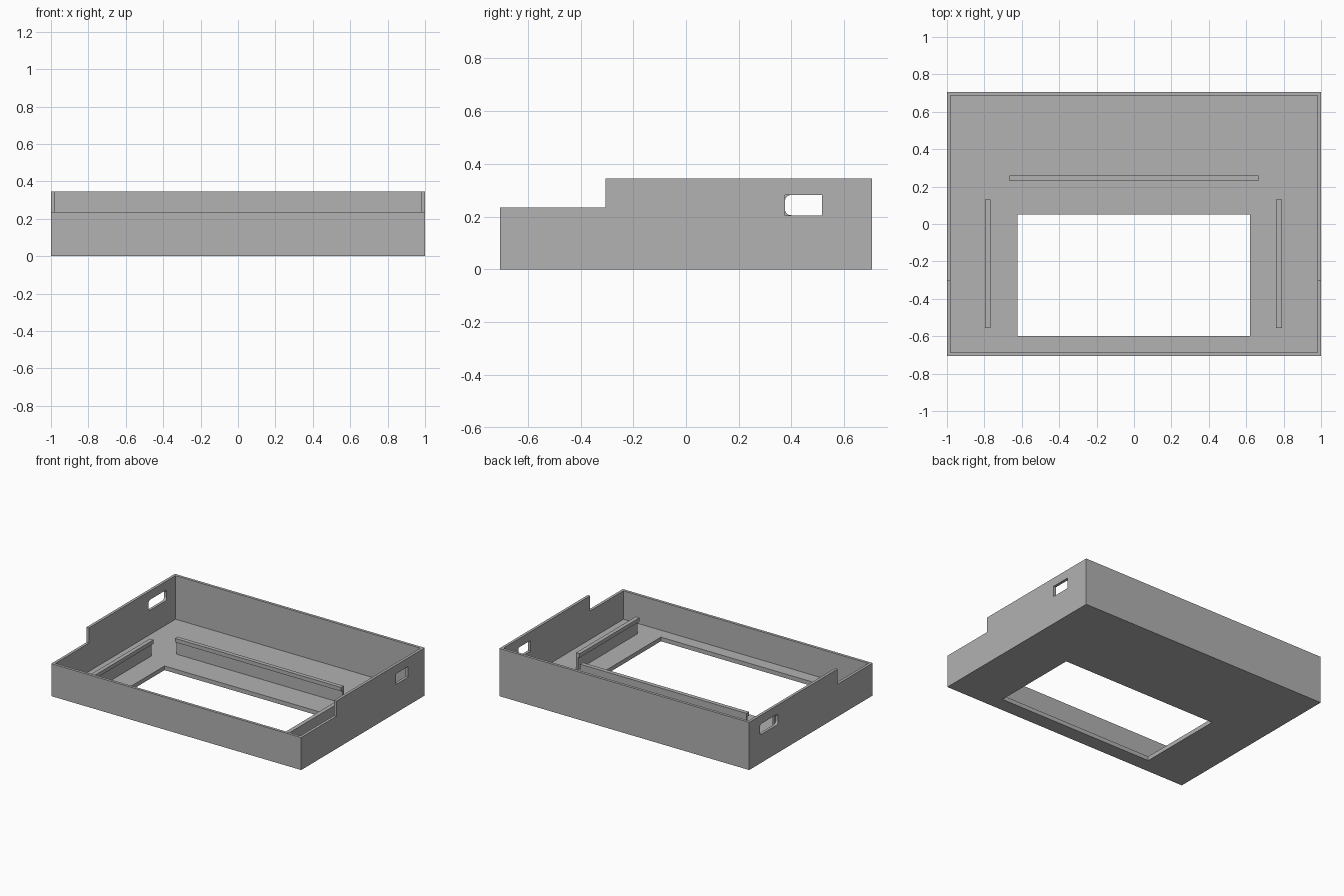
import bpy
import bmesh
from math import sin, cos, pi

cube = bpy.data.objects.get("Cube")
if cube:
    bpy.data.objects.remove(cube, do_unlink=True)

W, D, H = 1.0, 0.706, 0.345      # half width, half depth, height
WALL, FLOOR = 0.02, 0.03
LOW, STEP_Y = 0.235, -0.305      # lowered front rim

grey = bpy.data.materials.new("plain_grey")
grey.use_nodes = True
grey.diffuse_color = (0.445, 0.445, 0.445, 1)
grey.node_tree.nodes["Principled BSDF"].inputs["Base Color"].default_value = grey.diffuse_color


def prism(name, outline, place, start, end):
    """Extrude a 2D outline from start to end; place maps (u, v, w) to xyz."""
    bm = bmesh.new()
    face = bm.faces.new([bm.verts.new(place(u, v, start)) for u, v in outline])
    new = bmesh.ops.extrude_face_region(bm, geom=[face])["geom"]
    offset = [b - a for a, b in zip(place(0, 0, start), place(0, 0, end))]
    bmesh.ops.translate(bm, vec=offset, verts=[g for g in new if isinstance(g, bmesh.types.BMVert)])
    bmesh.ops.recalc_face_normals(bm, faces=bm.faces)
    mesh = bpy.data.meshes.new(name)
    bm.to_mesh(mesh)
    bm.free()
    mesh.materials.append(grey)
    obj = bpy.data.objects.new(name, mesh)
    bpy.context.collection.objects.link(obj)
    return obj


def rect(u0, u1, v0, v1):
    return [(u0, v0), (u1, v0), (u1, v1), (u0, v1)]


def rounded(u0, u1, v0, v1, r, steps=6):
    points = []
    corners = [(u1 - r, v1 - r), (u0 + r, v1 - r), (u0 + r, v0 + r), (u1 - r, v0 + r)]
    for i, (u, v) in enumerate(corners):
        for s in range(steps + 1):
            a = (i + s / steps) * pi / 2
            points.append((u + r * cos(a), v + r * sin(a)))
    return points


def along_x(u, v, w):
    return (w, u, v)


def along_y(u, v, w):
    return (u, w, v)


def along_z(u, v, w):
    return (u, v, w)


def cut(obj, cutter):
    cutter.hide_render = True
    mod = obj.modifiers.new("cut", "BOOLEAN")
    mod.operation = "DIFFERENCE"
    mod.solver = "EXACT"
    mod.object = cutter
    bpy.context.view_layer.objects.active = obj
    bpy.ops.object.modifier_apply(modifier=mod.name)
    bpy.data.objects.remove(cutter, do_unlink=True)


# Stepped tray, hollowed out from above
side_outline = [(-D, 0), (D, 0), (D, H), (STEP_Y, H), (STEP_Y, LOW), (-D, LOW)]
tray = prism("tray", side_outline, along_x, -W, W)
cut(tray, prism("hollow", rect(WALL - W, W - WALL, WALL - D, D - WALL), along_z, FLOOR, 1))

# Opening in the floor
cut(tray, prism("floor_opening", rect(-0.623, 0.62, -0.598, 0.05), along_z, -0.1, 0.1))

# Cable holes: square on the left wall, longer and rounded on the right wall
cut(tray, prism("left_hole", rect(0.375, 0.515, 0.205, 0.282), along_x, 0.9, 1.1))
cut(tray, prism("right_hole", rounded(0.375, 0.585, 0.205, 0.282, 0.024), along_x, -1.1, -0.9))

# Retaining rails: a thin web with a lip overhanging towards the opening
WEB, LIP, TOP, LIP_Z = 0.015, 0.03, 0.15, 0.122


def rail_profile(outer, inward):
    web, lip = outer + inward * WEB, outer + inward * LIP
    return [(outer, FLOOR), (web, FLOOR), (web, LIP_Z), (lip, LIP_Z), (lip, TOP), (outer, TOP)]


prism("back_rail", rail_profile(0.26, -1), along_x, -0.665, 0.665)
for name, side in (("left_rail", 1), ("right_rail", -1)):
    outer = 0.79 if side > 0 else -0.797
    prism(name, rail_profile(outer, -side), along_y, -0.555, 0.13)
